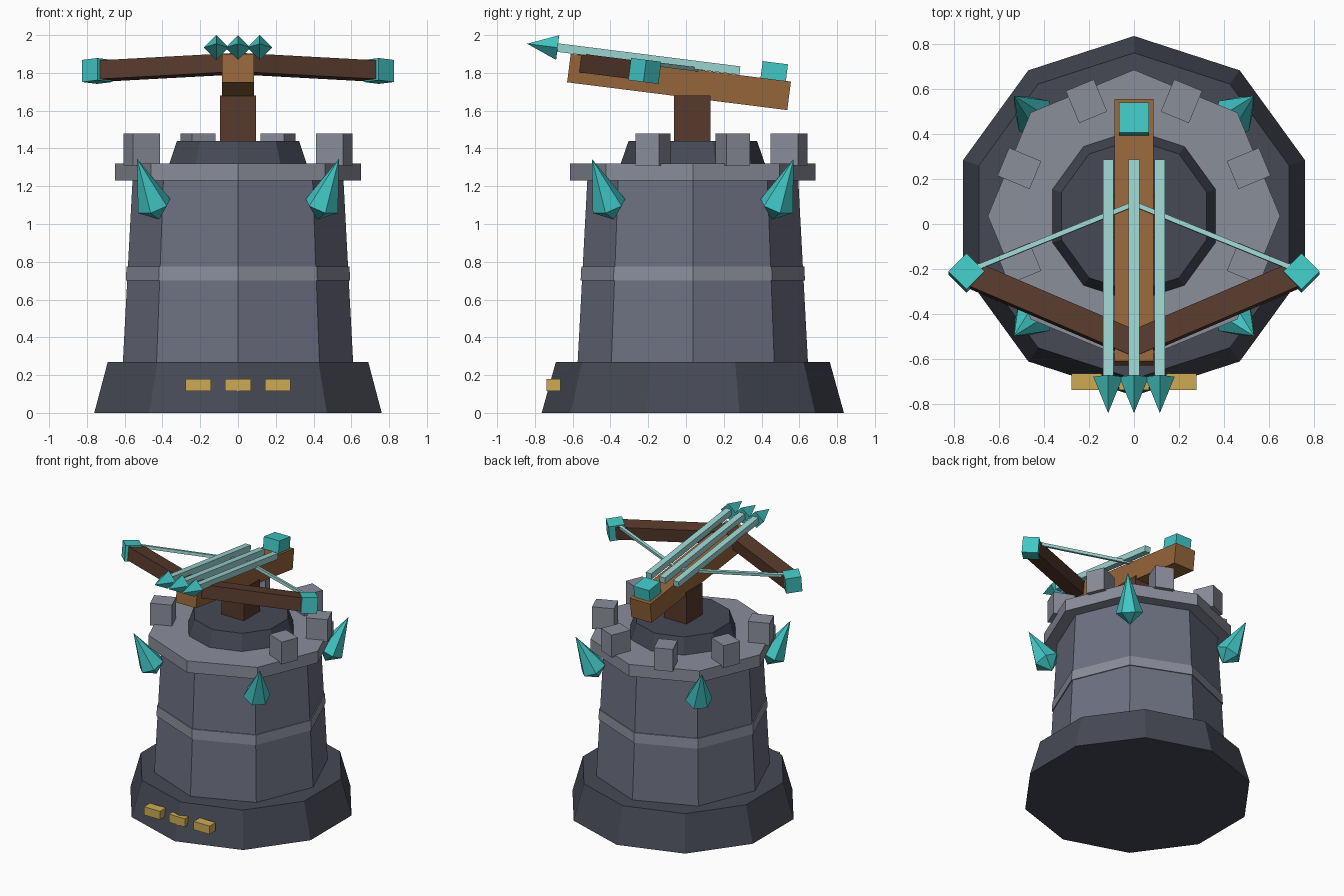
import bpy, bmesh
from math import radians, pi, cos, sin, atan2, hypot
from mathutils import Matrix, Vector

if "Cube" in bpy.data.objects:
    bpy.data.objects.remove(bpy.data.objects["Cube"])


def material(name, hex_code):
    def lin(v):
        return v / 12.92 if v <= 0.04045 else ((v + 0.055) / 1.055) ** 2.4
    m = bpy.data.materials.new(name)
    m.diffuse_color = [lin(int(hex_code[i:i + 2], 16) / 255) for i in (0, 2, 4)] + [1]
    m.use_nodes = True
    m.node_tree.nodes["Principled BSDF"].inputs["Base Color"].default_value = m.diffuse_color
    return m


STONE = material("mid_stone", "6c7080")
DARK_STONE = material("dark_stone", "464955")
LIGHT_STONE = material("light_stone", "8a8e9a")
WOOD = material("light_wood", "95663a")
DARK_WOOD = material("dark_wood", "573a2c")
TEAL = material("teal_crystal", "42c8c6")
PALE_TEAL = material("pale_teal", "9ad4d0")
GOLD = material("gold", "cdab55")

CY = 0.036                                          # tower axis
TOWER = Matrix.Translation((0, CY, 0))
# frame of the tilted crossbow: origin at the stock centre
BOW = Matrix.Translation((0, -0.037, 1.752)) @ Matrix.Rotation(radians(-7.2), 4, 'X')


def finish(name, bm, mat, matrix):
    bm.transform(matrix)
    bmesh.ops.recalc_face_normals(bm, faces=bm.faces)
    me = bpy.data.meshes.new(name)
    bm.to_mesh(me)
    bm.free()
    me.materials.append(mat)
    ob = bpy.data.objects.new(name, me)
    bpy.context.collection.objects.link(ob)
    return ob


def box(name, size, loc, mat, frame=Matrix(), turn=0):
    bm = bmesh.new()
    bmesh.ops.create_cube(bm, size=1)
    m = Matrix.Translation(loc) @ Matrix.Rotation(turn, 4, 'Z') @ Matrix.Diagonal((*size, 1))
    return finish(name, bm, mat, frame @ m)


def lathe(name, profile, sides, mat, frame=TOWER):
    """Low-poly solid from (radius, height) points; a vertex points to +y."""
    bm = bmesh.new()
    rings = []
    for r, z in profile:
        if r == 0:
            rings.append([bm.verts.new((0, 0, z))] * sides)
        else:
            angles = [pi / 2 + 2 * pi * i / sides for i in range(sides)]
            rings.append([bm.verts.new((r * cos(a), r * sin(a), z)) for a in angles])
    for lo, hi in zip(rings, rings[1:]):
        for i in range(sides):
            j = (i + 1) % sides
            corners = list(dict.fromkeys((lo[i], lo[j], hi[j], hi[i])))
            bm.faces.new(corners)
    for ring, (r, z) in ((rings[0], profile[0]), (rings[-1], profile[-1])):
        if r:
            bm.faces.new(ring)
    return finish(name, bm, mat, frame)


def bar(name, a, b, width, height, mat, frame):
    """Box running level from a to b."""
    a, b = Vector(a), Vector(b)
    d = b - a
    return box(name, (hypot(d.x, d.y), width, height), (a + b) / 2, mat, frame, atan2(d.y, d.x))


# tower
lathe("foundation", [(0.80, 0), (0.725, 0.27)], 10, DARK_STONE)
lathe("tower_body", [(0.61, 0.26), (0.558, 1.24)], 8, STONE)
lathe("tower_band", [(0.594, 0.70), (0.59, 0.775)], 8, LIGHT_STONE)
lathe("platform", [(0.65, 1.23), (0.65, 1.32)], 8, LIGHT_STONE)
lathe("turntable", [(0.385, 1.31), (0.34, 1.44)], 10, DARK_STONE)

# battlements: all around except the two front ones
for k in range(-1, 5):
    a = radians(22.5 + 45 * k)
    box("merlon", (0.155, 0.135, 0.17), (0.552 * cos(a), 0.552 * sin(a), 1.394),
        LIGHT_STONE, TOWER, a)

# crystals leaning out at the four corners
for k in range(4):
    lean = (TOWER @ Matrix.Rotation(radians(45 + 90 * k), 4, 'Z')
            @ Matrix.Translation((0.628, 0, 1.095)) @ Matrix.Rotation(radians(27), 4, 'Y'))
    lathe("corner_crystal", [(0, -0.08), (0.095, 0), (0, 0.28)], 6, TEAL, lean)

# gold plaques on the foundation
for x in (-0.21, 0, 0.21):
    box("gold_plaque", (0.135, 0.073, 0.063), (x, -0.702, 0.148), GOLD)

# crossbow
box("pivot_post", (0.188, 0.192, 0.26), (0, 0.033, 1.55), DARK_WOOD)
box("stock", (0.172, 1.175, 0.152), (0, 0, 0), WOOD, BOW)
box("stock_block", (0.132, 0.135, 0.09), (0, 0.493, 0.12), TEAL, BOW)
for s in (-1, 1):
    bar("bow_arm", (0, -0.506, 0.034), (0.74 * s, -0.187, 0.034), 0.112, 0.1, DARK_WOOD, BOW)
    box("bow_tip", (0.114, 0.114, 0.118), (0.745 * s, -0.187, 0.035), TEAL, BOW, radians(45))
    bar("bow_string", (0.72 * s, -0.177, 0.078), (0, 0.117, 0.078), 0.022, 0.022, PALE_TEAL, BOW)

# three bolts
for x in (-0.115, 0, 0.115):
    box("bolt_shaft", (0.047, 0.98, 0.045), (x, -0.178, 0.1), PALE_TEAL, BOW)
    aim = BOW @ Matrix.Translation((x, -0.66, 0.1)) @ Matrix.Rotation(pi / 2, 4, 'X')
    lathe("bolt_head", [(0.066, 0), (0, 0.163)], 4, TEAL, aim)
